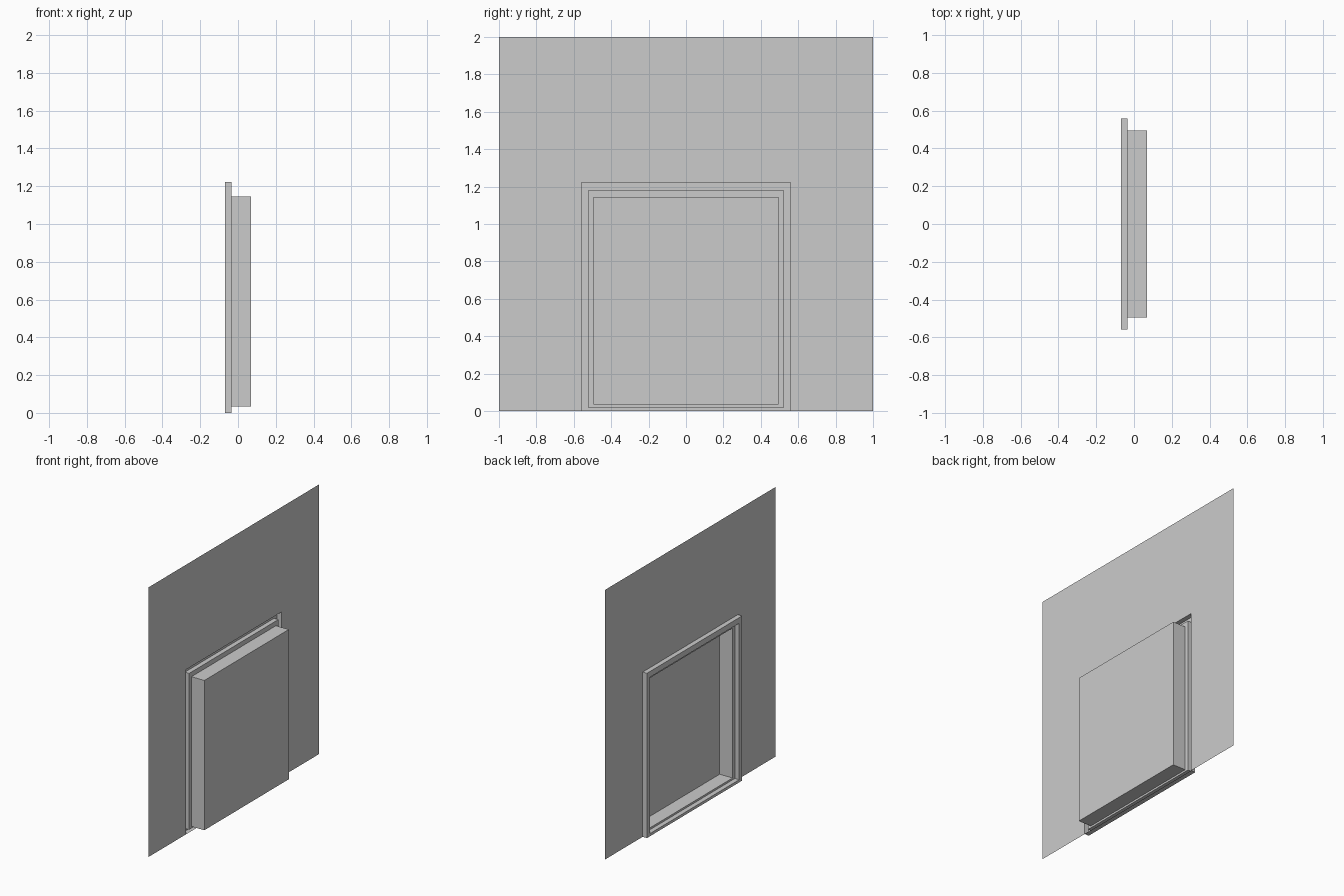
import bpy
import bmesh

if "Cube" in bpy.data.objects:
    bpy.data.objects.remove(bpy.data.objects["Cube"], do_unlink=True)

grey = bpy.data.materials.new("light_grey")
grey.use_nodes = True
colour = (0.6, 0.6, 0.6, 1)
grey.diffuse_color = colour
grey.node_tree.nodes["Principled BSDF"].inputs["Base Color"].default_value = colour

WALL_X, TRIM_X, PANEL_X = -0.035, -0.07, 0.07

# Nested rectangles: half width, bottom, top
OUTER = (0.558, 0.0, 1.222)
INNER = (0.523, 0.02, 1.18)
NICHE = (0.495, 0.034, 1.145)


def finish(name, bm):
    mesh = bpy.data.meshes.new(name)
    bm.to_mesh(mesh)
    bm.free()
    mesh.materials.append(grey)
    obj = bpy.data.objects.new(name, mesh)
    bpy.context.collection.objects.link(obj)


def stepped_sheet(name, steps, capped=False):
    """Join successive upright rectangles into one thin stepped sheet."""
    bm = bmesh.new()
    loops = []
    for (w, low, high), x in steps:
        corners = ((-w, low), (w, low), (w, high), (-w, high))
        loops.append([bm.verts.new((x, y, z)) for y, z in corners])
    for a, b in zip(loops, loops[1:]):
        for i in range(4):
            j = (i + 1) % 4
            bm.faces.new((b[i], b[j], a[j], a[i]))
    if capped:
        bm.faces.new(reversed(loops[-1]))
    finish(name, bm)


# Thin wall sheet with a doorway cut up from its lower edge
bm = bmesh.new()
w, low, high = OUTER
outline = [(-1, 0), (-1, 2), (1, 2), (1, 0),
           (w, low), (w, high), (-w, high), (-w, low)]
bm.faces.new([bm.verts.new((WALL_X, y, z)) for y, z in reversed(outline)])
bmesh.ops.reverse_faces(bm, faces=bm.faces[:])
finish("wall", bm)

# Raised trim, hollow behind, stepping back to the opening
stepped_sheet("door_trim", [(OUTER, WALL_X), (OUTER, TRIM_X), (INNER, TRIM_X),
                            (INNER, WALL_X), (NICHE, WALL_X)])

# Open box recess closed by the door panel
stepped_sheet("door_recess", [(NICHE, WALL_X), (NICHE, PANEL_X)], capped=True)
